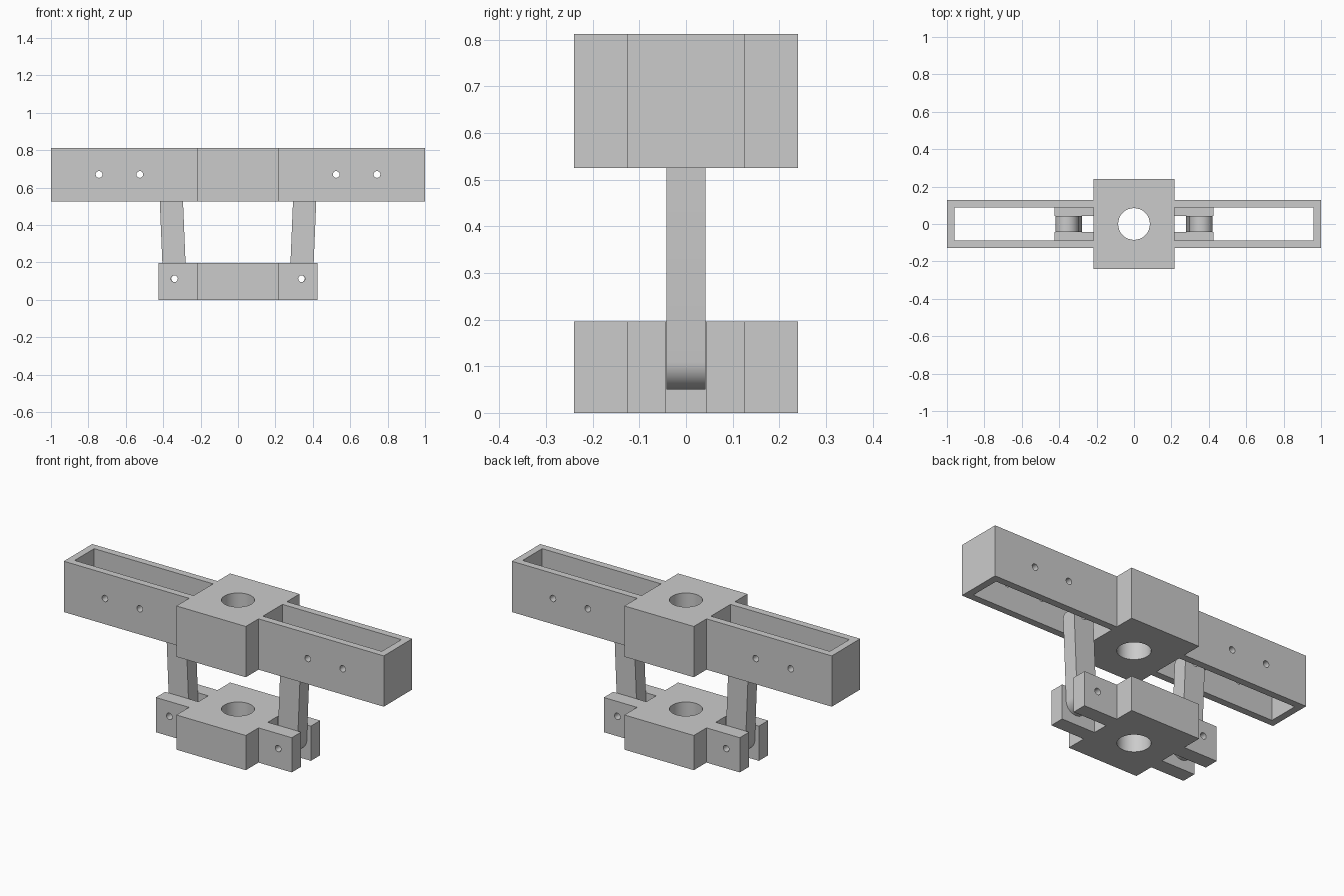
import bpy, bmesh, math
from mathutils import Matrix, Vector

if "Cube" in bpy.data.objects:
    bpy.data.objects.remove(bpy.data.objects["Cube"])


def prism(name, outline, depth, to_world):
    """Extrude a 2D outline by depth; to_world maps (a, b, d) to a point."""
    bm = bmesh.new()
    verts = [bm.verts.new(to_world(a, b, 0)) for a, b in outline]
    face = bm.faces.new(verts)
    shift = Vector(to_world(0, 0, depth)) - Vector(to_world(0, 0, 0))
    out = bmesh.ops.extrude_face_region(bm, geom=[face])
    bmesh.ops.translate(bm, vec=shift,
                        verts=[v for v in out["geom"] if isinstance(v, bmesh.types.BMVert)])
    bmesh.ops.recalc_face_normals(bm, faces=bm.faces)
    mesh = bpy.data.meshes.new(name)
    bm.to_mesh(mesh)
    bm.free()
    ob = bpy.data.objects.new(name, mesh)
    bpy.context.collection.objects.link(ob)
    return ob


def box(x0, x1, y0, y1, z0, z1):
    return prism("cutter", [(x0, y0), (x1, y0), (x1, y1), (x0, y1)], z1 - z0,
                 lambda a, b, d: (a, b, z0 + d))


def bore(radius, x, z, axis, segments=32):
    ring = [(radius * math.cos(math.tau * i / segments),
             radius * math.sin(math.tau * i / segments)) for i in range(segments)]
    if axis == "Z":
        return prism("cutter", ring, 2, lambda a, b, d: (x + a, b, z - 1 + d))
    return prism("cutter", ring, 2, lambda a, b, d: (x + a, d - 1, z + b))


def cut(ob, cutters):
    for c in cutters:
        c.hide_render = True
        mod = ob.modifiers.new("cut", "BOOLEAN")
        mod.operation, mod.solver, mod.object = "DIFFERENCE", "EXACT", c
        bpy.ops.object.select_all(action="DESELECT")
        bpy.context.view_layer.objects.active = ob
        ob.select_set(True)
        bpy.ops.object.modifier_apply(modifier=mod.name)
        bpy.data.objects.remove(c)
    bpy.ops.object.shade_smooth_by_angle(angle=math.radians(30))


HUB_X, HUB_Y, ARM_Y = 0.217, 0.24, 0.127


def cross_body(name, arm_x, z0, z1):
    """Square hub with one arm on each side."""
    quarter = [(arm_x, ARM_Y), (HUB_X, ARM_Y), (HUB_X, HUB_Y)]
    half = quarter + [(-x, y) for x, y in reversed(quarter)]
    outline = half + [(x, -y) for x, y in reversed(half)]
    return prism(name, outline, z1 - z0, lambda a, b, d: (a, b, z0 + d))


# Upper beam: framed slots, centre bore, cross pin holes
beam = cross_body("upper_beam", 1.0, 0.525, 0.812)
cut(beam, [box(0.217, 0.96, -0.087, 0.087, 0.4, 1),
           box(-0.96, -0.217, -0.087, 0.087, 0.4, 1),
           bore(0.085, 0, 0.6, "Z")]
    + [bore(0.018, s * x, 0.67, "Y") for s in (-1, 1) for x in (0.525, 0.743)])

# Lower yoke: open forks at both ends
yoke = cross_body("lower_yoke", 0.425, 0.0, 0.196)
cut(yoke, [box(0.217, 0.6, -0.044, 0.044, -0.2, 0.4),
           box(-0.6, -0.217, -0.044, 0.044, -0.2, 0.4),
           bore(0.085, 0, 0.1, "Z")]
    + [bore(0.018, s * 0.34, 0.112, "Y") for s in (-1, 1)])

# Round-ended links, leaning slightly outward
R, N = 0.062, 24
for side, s in (("left", -1), ("right", 1)):
    low, high = Vector((s * 0.339, 0.112)), Vector((s * 0.358, 0.57))
    lean = math.atan2(high.x - low.x, high.y - low.y)
    outline = []
    for centre, start in ((high, 0), (low, math.pi)):
        for i in range(N + 1):
            t = start + math.pi * i / N - lean
            outline.append((centre.x + R * math.cos(t), centre.y + R * math.sin(t)))
    link = prism(side + "_link", outline, 0.084, lambda a, b, d: (a, d - 0.042, b))
    cut(link, [bore(0.018, p.x, p.y, "Y") for p in (low, high)])
